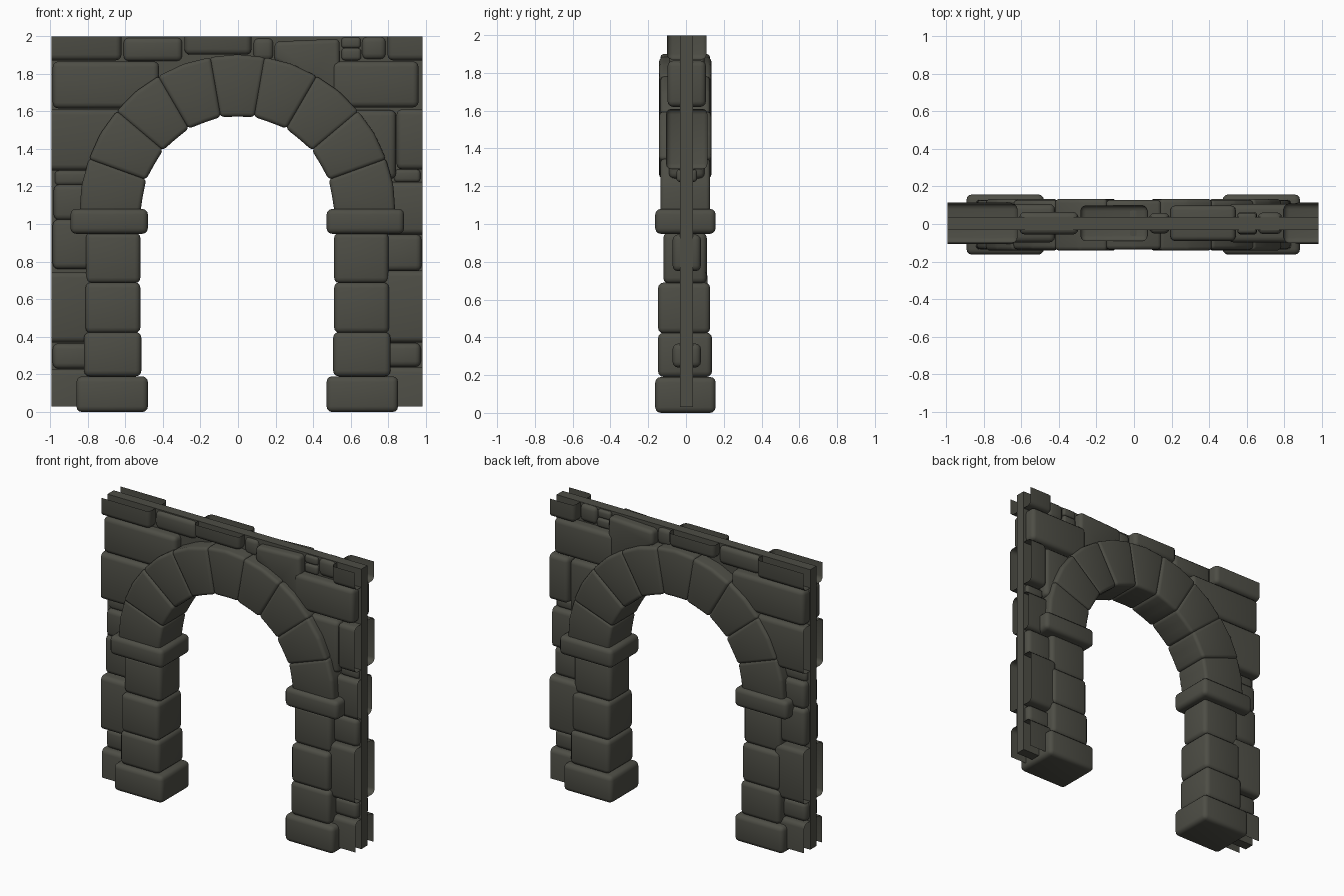
import bpy, bmesh, math
from mathutils import Vector

if "Cube" in bpy.data.objects:
    bpy.data.objects.remove(bpy.data.objects["Cube"])

stone_mat = bpy.data.materials.new("dark_grey_stone")
stone_mat.diffuse_color = (0.075, 0.075, 0.06, 1)
stone_mat.use_nodes = True
stone_mat.node_tree.nodes["Principled BSDF"].inputs["Base Color"].default_value = stone_mat.diffuse_color

LEFT, RIGHT, TOP, BOTTOM = -0.992, 0.982, 1.998, 0.03   # wall panel limits


def stone(name, profile, y0, y1, bevel=0.03, clip=False):
    """Extrude an x-z profile from y0 to y1, round its edges, trim at the panel limits."""
    bm = bmesh.new()
    front = [bm.verts.new((x, y0, z)) for x, z in profile]
    back = [bm.verts.new((x, y1, z)) for x, z in profile]
    n = len(profile)
    bm.faces.new(front)
    bm.faces.new(back[::-1])
    for i in range(n):
        j = (i + 1) % n
        bm.faces.new((front[j], front[i], back[i], back[j]))
    bmesh.ops.recalc_face_normals(bm, faces=bm.faces[:])
    if bevel:
        bmesh.ops.bevel(bm, geom=bm.edges[:], offset=bevel, offset_type='OFFSET',
                        segments=3, profile=0.5, affect='EDGES', clamp_overlap=True)
    if clip:  # trimmed stones stay open, as hollow shells around the core
        for co, no in (((LEFT, 0, 0), (-1, 0, 0)), ((RIGHT, 0, 0), (1, 0, 0)),
                       ((0, 0, TOP), (0, 0, 1)), ((0, 0, BOTTOM), (0, 0, -1))):
            bmesh.ops.bisect_plane(bm, geom=bm.verts[:] + bm.edges[:] + bm.faces[:],
                                   plane_co=Vector(co), plane_no=Vector(no), clear_outer=True)
    for f in bm.faces:
        f.smooth = bevel > 0
    me = bpy.data.meshes.new(name)
    bm.to_mesh(me)
    bm.free()
    me.set_sharp_from_angle(angle=math.radians(40))
    me.materials.append(stone_mat)
    ob = bpy.data.objects.new(name, me)
    bpy.context.collection.objects.link(ob)
    return ob


def rect(x0, x1, z0, z1):
    return [(x0, z0), (x1, z0), (x1, z1), (x0, z1)]


# Thin core slab with the arched opening
arc = [(-0.68 * math.cos(math.pi * i / 18), 1.06 + 0.68 * math.sin(math.pi * i / 18))
       for i in range(19)]
stone("wall_core", [(LEFT, BOTTOM), (-0.68, BOTTOM)] + arc +
      [(0.68, BOTTOM), (RIGHT, BOTTOM), (RIGHT, TOP), (LEFT, TOP)], -0.033, 0.036, 0)

# Door jambs: plinth, three blocks and impost on each side
jamb = [("plinth", 0.475, 0.855, 0.0, 0.19, -0.163, 0.157),
        ("jamb_low", 0.51, 0.815, 0.19, 0.425, -0.148, 0.138),
        ("jamb_middle", 0.515, 0.807, 0.42, 0.69, -0.148, 0.128),
        ("jamb_high", 0.515, 0.805, 0.685, 0.955, -0.12, 0.11),
        ("impost", 0.475, 0.887, 0.948, 1.08, -0.163, 0.157)]
for side, s in (("left", -1), ("right", 1)):
    for name, x0, x1, z0, z1, y0, y1 in jamb:
        a, b = sorted((s * x0 - 0.004, s * x1 - 0.004))
        stone(f"{side}_{name}", rect(a, b, z0, z1), y0, y1, 0.03)

# Arch ring of nine wedge stones
for i in range(9):
    a, b = math.radians(20 * i - 0.3), math.radians(20 * i + 20.3)
    m = (a + b) / 2
    ring = [(0.517, a), (0.84, a), (0.842, m), (0.84, b), (0.517, b), (0.511, m)]
    d = 0.138 if i % 2 else 0.132
    stone("arch_stone", [(r * math.cos(t) - 0.003, 1.06 + r * math.sin(t)) for r, t in ring],
          -d - 0.004, d - 0.004, 0.022)

# Wall stones: x0, x1, z0, z1, half depth
upper = [(-1.1, -0.62, 1.87, 2.1, 0.105), (-0.61, -0.295, 1.865, 1.992, 0.06),
         (-0.285, 0.072, 1.9, 2.08, 0.095), (0.08, 0.19, 1.87, 1.99, 0.055),
         (0.55, 0.652, 1.935, 1.992, 0.055), (0.55, 0.655, 1.87, 1.935, 0.06),
         (0.658, 0.787, 1.875, 1.997, 0.058), (0.795, 1.1, 1.87, 2.1, 0.105),
         (-0.985, -0.42, 1.615, 1.865, 0.102), (0.5, 0.96, 1.62, 1.865, 0.102)]
left_side = [(-1.1, -0.55, 1.285, 1.61, 0.11), (-0.975, -0.78, 1.205, 1.285, 0.055),
             (-0.98, -0.76, 1.02, 1.21, 0.08), (-0.985, -0.76, 0.76, 1.025, 0.085),
             (-1.1, -0.76, 0.37, 0.745, 0.11), (-0.985, -0.76, 0.23, 0.365, 0.075),
             (-1.1, -0.76, -0.05, 0.23, 0.1)]
right_side = [(0.6, 0.84, 1.24, 1.605, 0.095), (0.843, 1.1, 1.29, 1.61, 0.11),
              (0.83, 0.97, 1.222, 1.29, 0.055), (0.76, 1.1, 0.945, 1.222, 0.08),
              (0.76, 0.976, 0.75, 0.945, 0.075), (0.76, 1.1, 0.37, 0.752, 0.11),
              (0.76, 0.972, 0.24, 0.367, 0.075), (0.76, 1.1, -0.05, 0.24, 0.1)]
for label, group in (("upper", upper), ("left", left_side), ("right", right_side)):
    for x0, x1, z0, z1, d in group:
        bev = min(0.03, 0.28 * min(x1 - x0, z1 - z0))
        stone(f"{label}_wall_stone", rect(x0, x1, z0, z1), -d + 0.004, d + 0.004, bev, clip=True)

# Tapered stone filling the space right of the arch crown
stone("tapered_wall_stone", [(0.19, 1.87), (0.38, 1.77), (0.545, 1.66), (0.54, 1.985), (0.195, 1.97)],
      -0.09, 0.098, 0.025, clip=True)
